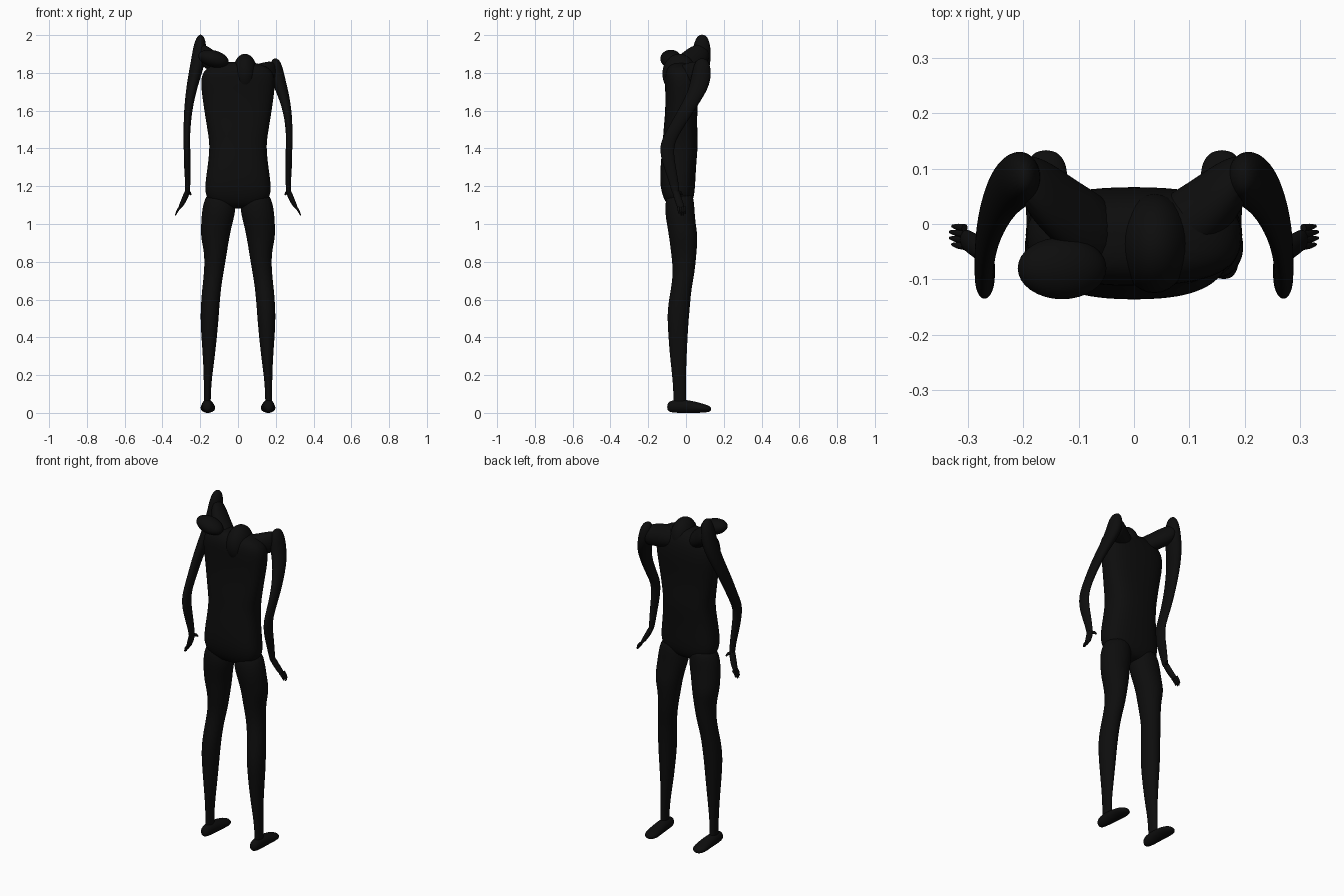
import bpy, bmesh
from math import sin, cos, pi, copysign
from mathutils import Vector

SEGMENTS = 20
cube = bpy.data.objects.get("Cube")
if cube:
    bpy.data.objects.remove(cube, do_unlink=True)

# Single matte black for the whole figure
black = bpy.data.materials.new("matte black")
black.use_nodes = True
shade = (0.004, 0.004, 0.004, 1)
black.diffuse_color = shade
shader = black.node_tree.nodes["Principled BSDF"]
shader.inputs["Base Color"].default_value = shade
shader.inputs["Roughness"].default_value = 0.8


def finish(bm, name, levels):
    """Turn a bmesh into a smooth, black, named object."""
    bmesh.ops.recalc_face_normals(bm, faces=bm.faces)
    for face in bm.faces:
        face.smooth = True
    mesh = bpy.data.meshes.new(name)
    bm.to_mesh(mesh)
    bm.free()
    mesh.materials.append(black)
    part = bpy.data.objects.new(name, mesh)
    bpy.context.scene.collection.objects.link(part)
    if levels:
        modifier = part.modifiers.new("smooth surface", "SUBSURF")
        modifier.levels = modifier.render_levels = levels
    return part


def loft(name, rows, axis="z", side=1, power=2.0, adjust=None, levels=2):
    """Skin rounded rings; a row holds position on axis, two centres, two radii."""
    bm = bmesh.new()
    rings = []
    for along, centre_a, centre_b, radius_a, radius_b in rows:
        ring = []
        for step in range(SEGMENTS):
            angle = 2 * pi * step / SEGMENTS
            c, s = cos(angle), sin(angle)
            a = centre_a + radius_a * copysign(abs(c) ** (2 / power), c)
            b = centre_b + radius_b * copysign(abs(s) ** (2 / power), s)
            point = {"x": (along, a, b), "y": (a, along, b), "z": (a, b, along)}[axis]
            point = Vector(point)
            if adjust:
                point = adjust(point)
            point.x *= side
            ring.append(bm.verts.new(point))
        rings.append(ring)
    for low, high in zip(rings, rings[1:]):
        for i in range(SEGMENTS):
            j = (i + 1) % SEGMENTS
            bm.faces.new((low[i], low[j], high[j], high[i]))
    for ring in (rings[0], rings[-1]):
        bm.faces.new(ring)
    return finish(bm, name, levels)


def ellipsoid(name, centre, radii, turn=0.0):
    """Rounded mass, optionally rolled about the y axis."""
    bm = bmesh.new()
    bmesh.ops.create_uvsphere(bm, u_segments=32, v_segments=20, radius=1)
    bmesh.ops.scale(bm, vec=radii, verts=bm.verts)
    part = finish(bm, name, 0)
    part.location = centre
    part.rotation_euler.y = turn
    return part


def limb(name, points, radii, side):
    """Small tapered tube through a few points, for fingers."""
    curve = bpy.data.curves.new(name, "CURVE")
    curve.dimensions = "3D"
    curve.bevel_depth = 1
    curve.bevel_resolution = 3
    curve.use_fill_caps = True
    spline = curve.splines.new("POLY")
    spline.points.add(len(points) - 1)
    for target, point, radius in zip(spline.points, points, radii):
        target.co = (point[0] * side, point[1], point[2], 1)
        target.radius = radius
    curve.materials.append(black)
    part = bpy.data.objects.new(name, curve)
    bpy.context.scene.collection.objects.link(part)


def raise_arm(point):
    """Stretch the upper arm up to the lifted shoulder."""
    point.z += max(0, point.z - 1.5) / 3
    return point


def raise_yoke(point):
    """Slope the shoulder yoke upward away from the neck."""
    point.z += point.x / 2
    return point


# Trunk from crotch to collar
torso_rows = [
    (1.08, 0, -.035, .11, .05), (1.14, 0, -.04, .178, .085),
    (1.22, 0, -.045, .175, .095), (1.32, 0, -.04, .16, .095),
    (1.42, 0, -.03, .15, .095), (1.5, 0, -.03, .164, .09),
    (1.6, 0, -.025, .18, .085), (1.7, 0, -.02, .195, .09),
    (1.78, 0, -.025, .2, .09), (1.83, 0, -.03, .17, .075),
    (1.86, 0, -.03, .08, .04)]
loft("torso", torso_rows, power=2.6)

# Sunken head and the round mass behind the lifted shoulder
ellipsoid("head", (.037, -.035, 1.795), (.066, .09, .106))
ellipsoid("shoulder_blade_mass", (-.13, -.08, 1.875), (.082, .056, .044), .25)

# Limb profiles, given for the +x side
leg_rows = [
    (1.18, .09, -.03, .075, .07), (1.08, .1, -.035, .092, .08),
    (1, .113, -.025, .083, .077), (.93, .122, -.013, .077, .077),
    (.85, .118, -.012, .06, .068), (.75, .127, -.01, .052, .058),
    (.66, .14, -.025, .05, .054), (.55, .149, -.04, .05, .06),
    (.45, .152, -.043, .046, .054), (.3, .154, -.041, .032, .045),
    (.18, .16, -.036, .021, .035), (.08, .163, -.033, .018, .033),
    (.03, .163, -.033, .02, .035)]
foot_rows = [
    (-.1, .162, .03, .012, .015), (-.085, .162, .034, .027, .031),
    (-.04, .162, .036, .031, .037), (.02, .16, .033, .035, .034),
    (.08, .159, .026, .041, .026), (.115, .159, .022, .036, .019),
    (.134, .159, .02, .016, .01)]
arm_rows = [
    (1.878, .198, .085, .012, .02), (1.845, .2, .085, .034, .045),
    (1.77, .21, .08, .04, .054), (1.7, .235, .06, .033, .05),
    (1.6, .262, 0, .023, .044), (1.5, .271, -.06, .018, .04),
    (1.43, .271, -.1, .017, .038), (1.36, .269, -.1, .018, .036),
    (1.28, .268, -.08, .017, .031), (1.2, .265, -.06, .013, .023),
    (1.15, .27, -.053, .013, .019)]
yoke_rows = [
    (.02, -.03, 1.78, .06, .055), (.1, 0, 1.785, .075, .06),
    (.16, .05, 1.8, .07, .065), (.21, .085, 1.8, .045, .055)]
palm_rows = [
    (1.19, .264, -.058, .012, .018), (1.15, .275, -.048, .017, .02),
    (1.11, .294, -.034, .015, .021), (1.08, .31, -.025, .009, .019)]

for side, label in ((1, "left"), (-1, "right")):
    lifted = side < 0
    loft(label + "_leg", leg_rows, side=side)
    loft(label + "_foot", foot_rows, axis="y", side=side)
    loft(label + "_arm", arm_rows, side=side, adjust=raise_arm if lifted else None)
    loft(label + "_shoulder", yoke_rows, axis="x", side=side,
         adjust=raise_yoke if lifted else None)
    loft(label + "_palm", palm_rows, side=side, levels=1)
    # Four fingers fanned across the palm, and a thumb
    for finger in range(4):
        y = -.04 + finger * .011
        reach = .04 - abs(finger - 1.5) * .006
        knuckle = Vector((.306, y, 1.09))
        tip = knuckle + Vector((.7, .1, -1.2)) * reach
        middle = (knuckle + tip) / 2 + Vector((.002, 0, .002))
        limb(f"{label}_finger_{finger + 1}", (knuckle, middle, tip),
             (.007, .006, .003), side)
    limb(label + "_thumb", ((.268, -.045, 1.17), (.256, -.03, 1.165), (.25, -.02, 1.155)),
         (.01, .008, .004), side)
